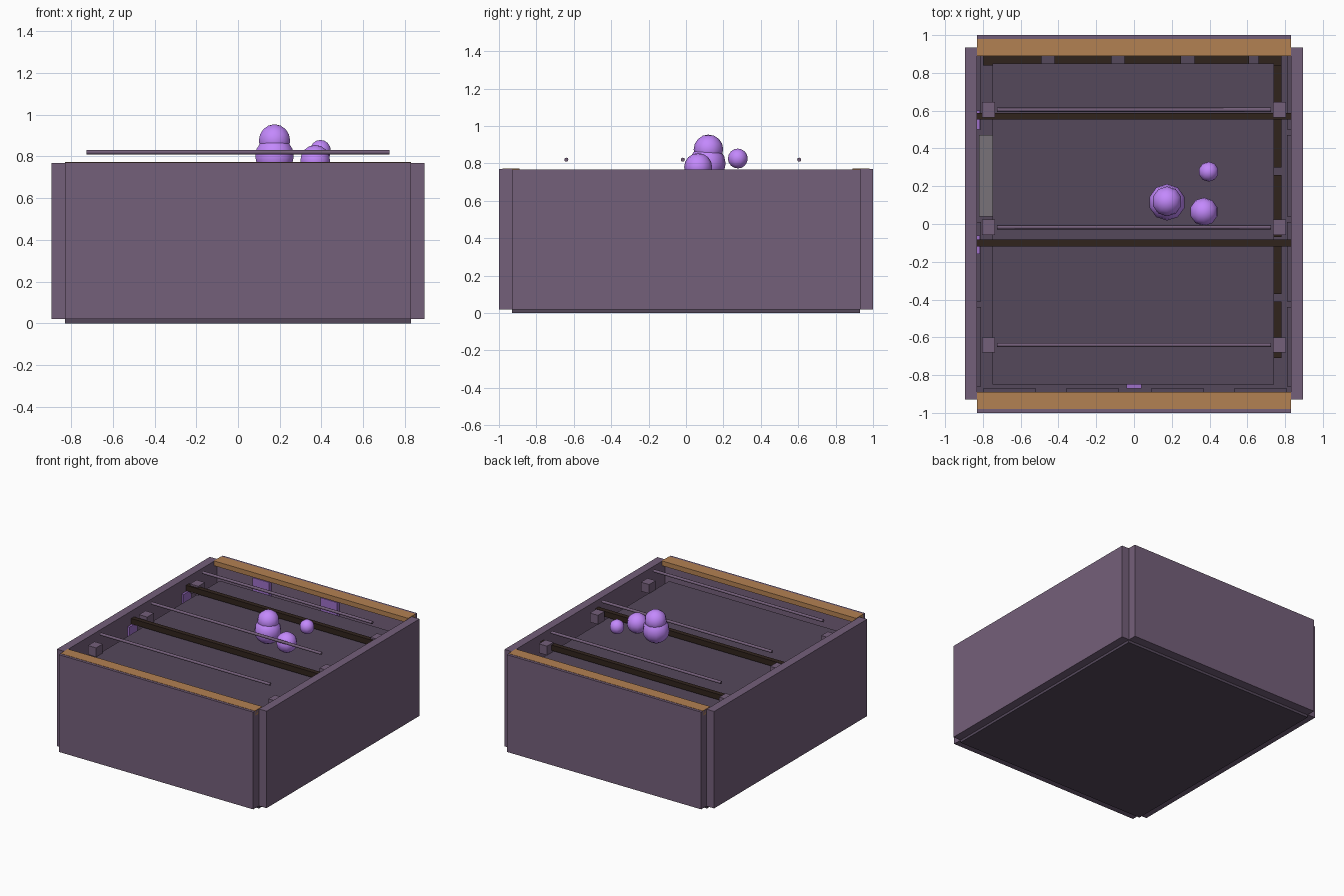
import bpy
import math

if "Cube" in bpy.data.objects:
    bpy.data.objects.remove(bpy.data.objects["Cube"])


def mat(name, rgb):
    m = bpy.data.materials.new(name)
    m.diffuse_color = (*rgb, 1)
    m.use_nodes = True
    m.node_tree.nodes["Principled BSDF"].inputs["Base Color"].default_value = m.diffuse_color
    return m


PLUM = mat("plum_plaster", (0.175, 0.115, 0.195))
DUSK = mat("dark_plum", (0.09, 0.065, 0.105))
OAK = mat("oak", (0.45, 0.22, 0.085))
DARKWOOD = mat("dark_wood", (0.03, 0.017, 0.012))
GLOW = mat("violet_glow", (0.55, 0.25, 0.98))
CLOTH = mat("violet_cloth", (0.34, 0.16, 0.58))
STONE = mat("pale_stone", (0.19, 0.17, 0.19))


def box(name, x, y, z, material):
    """Box given by (low, high) on each axis."""
    bpy.ops.mesh.primitive_cube_add(size=1, location=[sum(r) / 2 for r in (x, y, z)])
    o = bpy.context.object
    o.name = name
    o.scale = [r[1] - r[0] for r in (x, y, z)]
    bpy.ops.object.transform_apply(location=False, rotation=False, scale=True)
    o.data.materials.append(material)
    return o


def span(a, b, side):
    """Mirror an interval to the given side."""
    return tuple(sorted((a * side, b * side)))


# Floor and raised ceiling slab
box("floor", (-0.83, 0.83), (-0.93, 0.93), (0, 0.02), DUSK)
box("ceiling_slab", (-0.75, 0.74), (-0.85, 0.85), (0.62, 0.655), DUSK)

# Four walls with oak rails along front and back
for s, side in ((-1, "left"), (1, "right")):
    box(side + "_wall", span(0.83, 0.895, s), (-0.93, 0.935), (0.02, 0.768), PLUM)
for s, side in ((-1, "front"), (1, "back")):
    box(side + "_wall", (-0.83, 0.83), span(0.93, 1.0, s), (0.02, 0.77), PLUM)
    box(side + "_top_rail", (-0.83, 0.83), span(0.89, 0.98, s), (0.735, 0.772), OAK)
    box(side + "_bottom_rail", (-0.828, 0.828), span(0.89, 0.97, s), (0.022, 0.06), OAK)

# Dark cross beams
for y in (0.57, -0.10):
    box("cross_beam", (-0.83, 0.83), (y - 0.018, y + 0.018), (0.67, 0.712), DARKWOOD)

# Thin rods with a pair of wall blocks under each
for y in (0.605, -0.017, -0.64):
    bpy.ops.mesh.primitive_cylinder_add(vertices=8, radius=0.011, depth=1.45,
                                        location=(0, y, 0.82),
                                        rotation=(0, math.pi / 2, 0))
    rod = bpy.context.object
    rod.name = "hanging_rod"
    rod.data.materials.append(PLUM)
    bpy.ops.object.shade_smooth_by_angle(angle=math.radians(50))
    for s in (-1, 1):
        box("wall_block", span(0.735, 0.805, s), (y - 0.04, y + 0.04), (0.655, 0.725), PLUM)

# Cluster of glowing puffs
for x, y, z, r in ((0.175, 0.115, 0.80, 0.097), (0.175, 0.12, 0.875, 0.079),
                   (0.37, 0.065, 0.78, 0.075), (0.395, 0.277, 0.826, 0.053)):
    bpy.ops.mesh.primitive_uv_sphere_add(segments=10, ring_count=8, radius=r,
                                         location=(x, y, z))
    puff = bpy.context.object
    puff.name = "glow_puff"
    puff.data.materials.append(GLOW)
    bpy.ops.object.shade_smooth_by_angle(angle=math.radians(50))

# Violet panels on the back, left and front walls
for x in (-0.436, 0.145):
    box("back_panel", (x - 0.07, x + 0.07), (0.90, 0.93), (0.40, 0.725), CLOTH)
for y in (0.55, -0.11):
    box("left_panel", (-0.83, -0.815), (y - 0.05, y + 0.05), (0.40, 0.665), CLOTH)
box("front_panel", (-0.04, 0.04), (-0.87, -0.85), (0.2, 0.5), CLOTH)

# Furnishings in the hidden room below the slab
for y0, y1 in ((0.30, 0.89), (-0.07, 0.26), (-0.37, -0.10), (-0.71, -0.41)):
    box("right_shelf", (0.74, 0.78), (y0, y1), (0.25, 0.29), DARKWOOD)
for x0, x1 in ((-0.80, -0.49), (-0.42, -0.12), (-0.05, 0.25), (0.32, 0.61), (0.66, 0.78)):
    box("back_shelf", (x0, x1), (0.84, 0.93), (0.35, 0.39), DARKWOOD)
for y0, y1 in ((-0.86, -0.44), (-0.41, 0.01), (0.50, 0.90)):
    box("left_wall_panel", (-0.83, -0.81), (y0, y1), (0.05, 0.39), DUSK)
for y0, y1 in ((-0.86, -0.44), (-0.41, 0.01), (0.04, 0.47), (0.50, 0.90)):
    box("right_wall_panel", (0.81, 0.83), (y0, y1), (0.05, 0.55), DUSK)
box("left_bench", (-0.82, -0.74), (0.04, 0.47), (0.02, 0.20), STONE)
for x0 in (-0.80, -0.36, 0.09, 0.53):
    box("front_wall_panel", (x0, x0 + 0.28), (-0.93, -0.87), (0.07, 0.55), DUSK)
